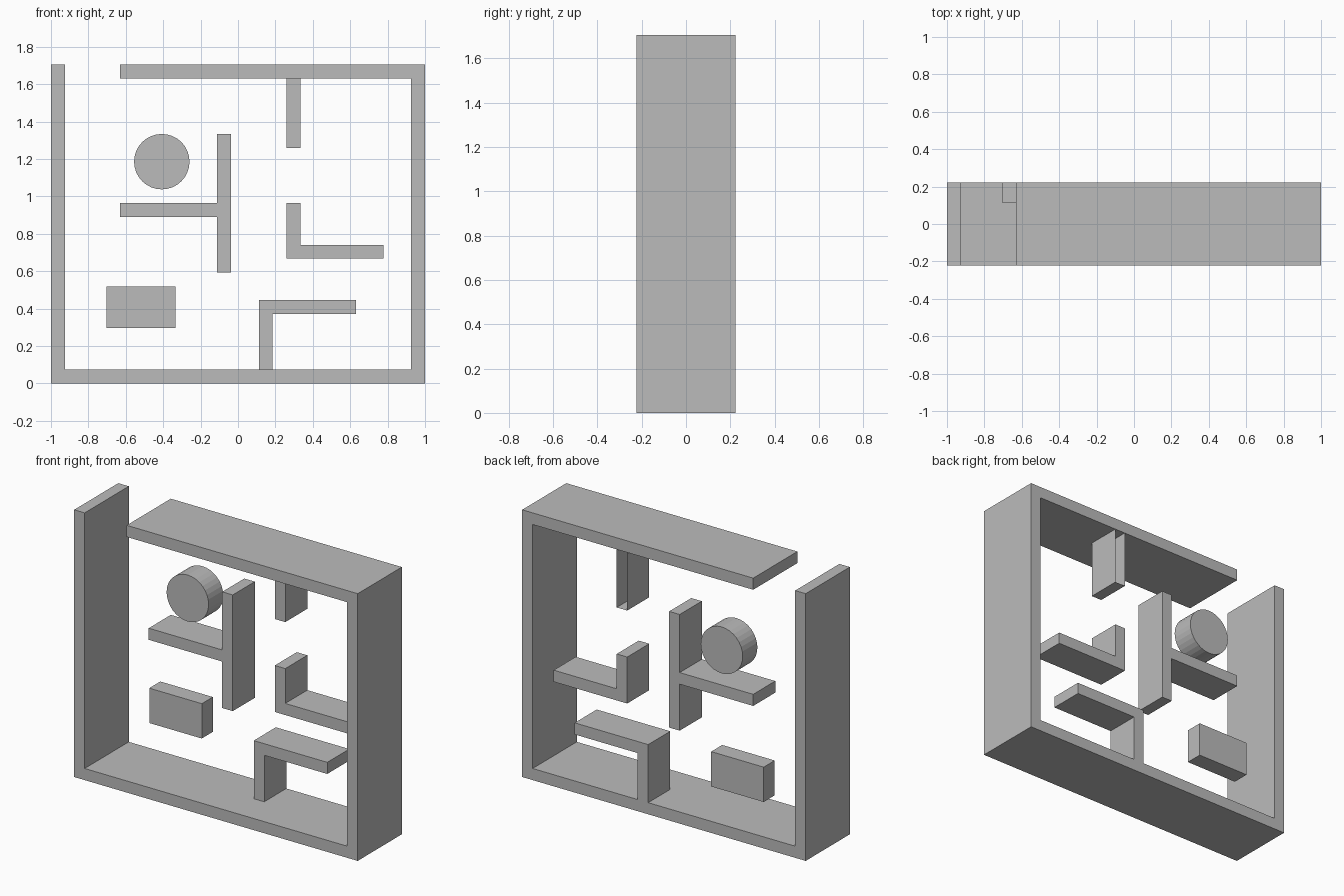
import bpy
import bmesh

cube = bpy.data.objects.get("Cube")
if cube:
    bpy.data.objects.remove(cube, do_unlink=True)

U = 2 / 27          # one wall thickness
BACK = 3 * U        # all parts end flush with the rear plane

grey = bpy.data.materials.new("plain grey")
grey.use_nodes = True
grey.diffuse_color = (0.5, 0.5, 0.5, 1)
grey.node_tree.nodes["Principled BSDF"].inputs["Base Color"].default_value = (0.5, 0.5, 0.5, 1)


def extrude_outline(name, outline, depth, open_back=False):
    """Extrude an (x, z) outline, in wall units, forward from the rear plane."""
    bm = bmesh.new()
    back = [bm.verts.new(((x - 13.5) * U, BACK, z * U)) for x, z in outline]
    face = bm.faces.new(back)
    result = bmesh.ops.extrude_face_region(bm, geom=[face], use_keep_orig=True)
    moved = [g for g in result["geom"] if isinstance(g, bmesh.types.BMVert)]
    bmesh.ops.translate(bm, verts=moved, vec=(0, -depth * U, 0))
    bmesh.ops.recalc_face_normals(bm, faces=bm.faces[:])
    if open_back:
        rear = [f for f in bm.faces if all(v.co.y > BACK - 1e-4 for v in f.verts)]
        bmesh.ops.delete(bm, geom=rear, context='FACES_ONLY')
    mesh = bpy.data.meshes.new(name)
    bm.to_mesh(mesh)
    bm.free()
    mesh.materials.append(grey)
    obj = bpy.data.objects.new(name, mesh)
    bpy.context.collection.objects.link(obj)
    return obj


def rect(x0, z0, x1, z1):
    return [(x0, z0), (x1, z0), (x1, z1), (x0, z1)]


# Outer frame with a gap at the top
extrude_outline("outer_frame", [
    (0, 0), (27, 0), (27, 23), (5, 23), (5, 22), (26, 22),
    (26, 1), (1, 1), (1, 23), (0, 23)], 6)

# Half-depth inner walls
extrude_outline("t_shaped_wall", [
    (12, 8), (13, 8), (13, 18), (12, 18), (12, 13), (5, 13), (5, 12), (12, 12)], 3)
extrude_outline("l_shaped_wall", [
    (17, 9), (24, 9), (24, 10), (18, 10), (18, 13), (17, 13)], 3)
extrude_outline("floor_bracket", [
    (15, 1), (16, 1), (16, 5), (22, 5), (22, 6), (15, 6)], 3)
extrude_outline("hanging_wall", rect(17, 17, 18, 22), 3, open_back=True)

# Small block
extrude_outline("block", rect(4, 4, 9, 7), 1.5)

# Round disc resting above the ledge
bpy.ops.mesh.primitive_cylinder_add(
    vertices=32, radius=2 * U, depth=2 * U,
    location=((8 - 13.5) * U, BACK - U, 16 * U), rotation=(1.5707963, 0, 0))
disc = bpy.context.object
disc.name = "disc"
disc.data.materials.append(grey)
